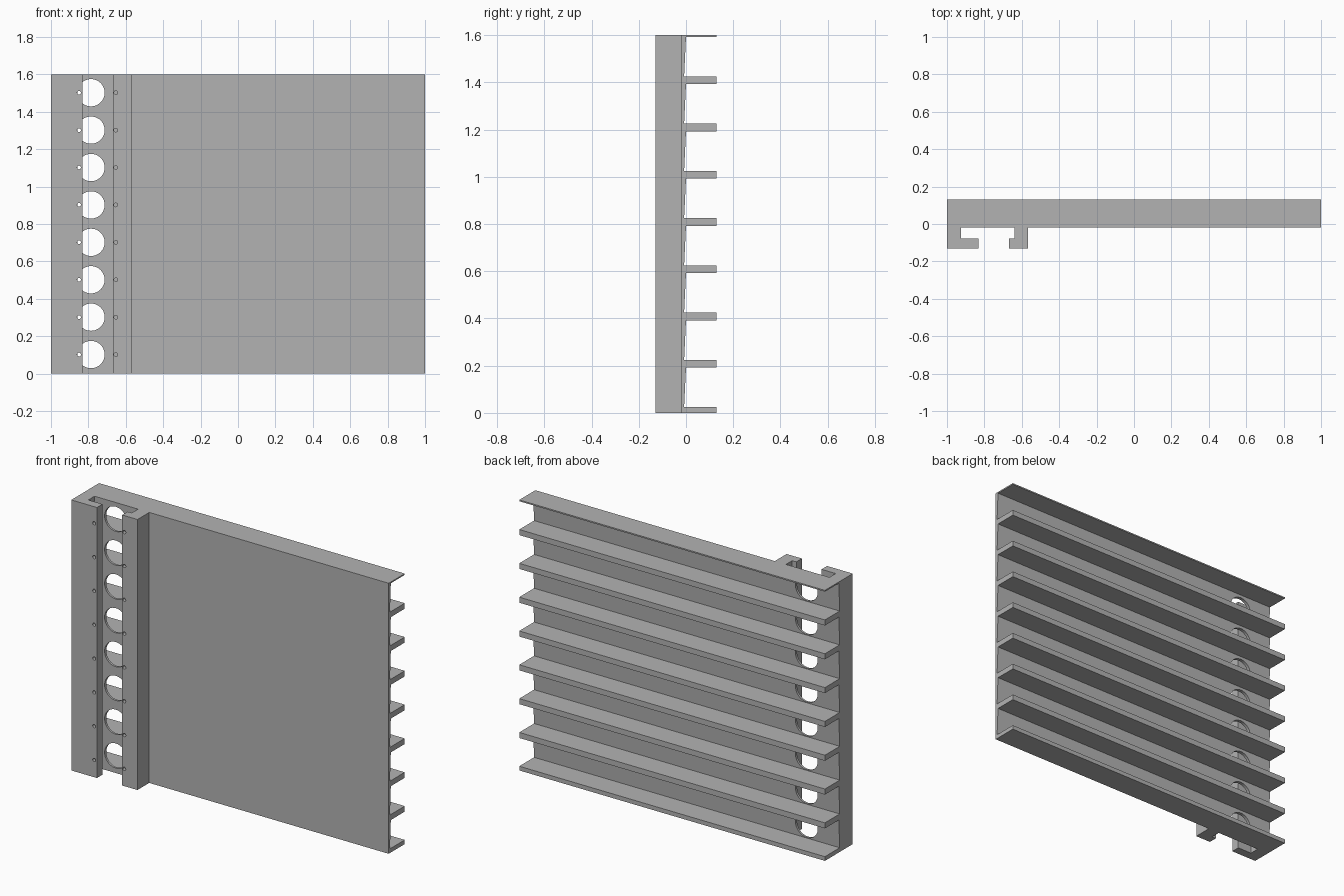
import bpy
import bmesh
from math import radians
from mathutils import Matrix

default = bpy.data.objects.get("Cube")
if default:
    bpy.data.objects.remove(default, do_unlink=True)

HEIGHT, BACK, PANEL_FRONT, RAIL_FRONT, LIP_BACK = 1.6, 0.13, -0.02, -0.13, -0.078
PITCH, FIN_BELOW, FIN_ABOVE = 0.2, 0.008, 0.025
HOLES_Z = [0.102 + PITCH * i for i in range(8)]

grey = bpy.data.materials.new("matte grey")
grey.use_nodes = True
grey.diffuse_color = (0.45, 0.45, 0.45, 1)
grey.node_tree.nodes["Principled BSDF"].inputs["Base Color"].default_value = (0.45, 0.45, 0.45, 1)


def add_object(name, bm):
    bmesh.ops.recalc_face_normals(bm, faces=bm.faces)
    mesh = bpy.data.meshes.new(name)
    bm.to_mesh(mesh)
    bm.free()
    mesh.materials.append(grey)
    obj = bpy.data.objects.new(name, mesh)
    bpy.context.collection.objects.link(obj)
    return obj


def extrude_profile(name, points, offset):
    """Close the outline and sweep it along the offset."""
    bm = bmesh.new()
    face = bm.faces.new([bm.verts.new(p) for p in points])
    swept = bmesh.ops.extrude_face_region(bm, geom=[face], use_keep_orig=True)
    verts = [v for v in swept["geom"] if isinstance(v, bmesh.types.BMVert)]
    bmesh.ops.translate(bm, verts=verts, vec=offset)
    return add_object(name, bm)


def drill(obj, x, radius, y_mid, segments):
    """Cut a column of round holes running front to back."""
    bm = bmesh.new()
    for z in HOLES_Z:
        place = Matrix.Translation((x, y_mid, z)) @ Matrix.Rotation(radians(90), 4, "X")
        bmesh.ops.create_cone(bm, cap_ends=True, segments=segments, radius1=radius,
                              radius2=radius, depth=0.08, matrix=place)
    cutter = add_object("hole_cutter", bm)
    cutter.hide_render = True
    mod = obj.modifiers.new("holes", "BOOLEAN")
    mod.operation, mod.solver, mod.object = "DIFFERENCE", "EXACT", cutter
    bpy.ops.object.select_all(action="DESELECT")
    obj.select_set(True)
    bpy.context.view_layer.objects.active = obj
    bpy.ops.object.modifier_apply(modifier=mod.name)
    bpy.data.objects.remove(cutter, do_unlink=True)
    bpy.ops.object.shade_smooth_by_angle(angle=radians(30))


# Panel with horizontal fins; its back face tapers slightly between fins
outline = [(PANEL_FRONT, HEIGHT), (PANEL_FRONT, 0)]
for i in range(9):
    low = max(0, PITCH * i - FIN_BELOW)
    high = min(HEIGHT, PITCH * i + FIN_ABOVE)
    if i > 0:
        outline.append((0, low))
    outline += [(BACK, low), (BACK, high)]
    if i < 8:
        outline.append((-0.008, high))
panel = extrude_profile("finned_panel", [(-1, y, z) for y, z in outline], (2, 0, 0))
drill(panel, -0.786, 0.073, 0, 48)


# L-shaped rails whose lips face each other across the slot
def rail(name, outer, inner, lip, hole_x):
    points = [(outer, PANEL_FRONT), (outer, RAIL_FRONT), (lip, RAIL_FRONT),
              (lip, LIP_BACK), (inner, LIP_BACK), (inner, PANEL_FRONT)]
    obj = extrude_profile(name, [(x, y, 0) for x, y in points], (0, 0, HEIGHT))
    drill(obj, hole_x, 0.01, (RAIL_FRONT + LIP_BACK) / 2, 16)


rail("edge_rail", -1, -0.925, -0.832, -0.85)
rail("inner_rail", -0.567, -0.64, -0.667, -0.653)
